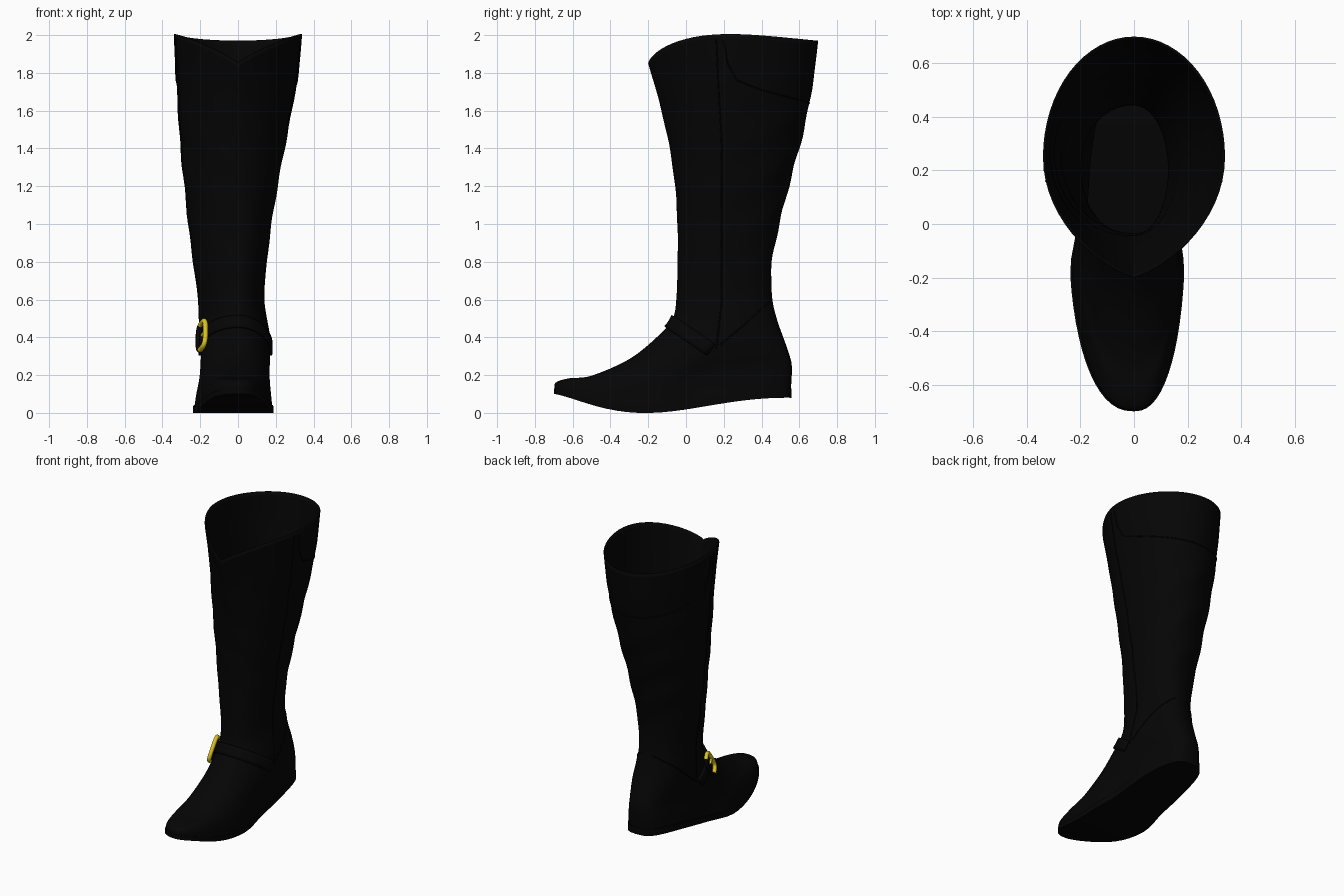
import bpy, bmesh
from math import sin, cos, pi, acos, floor
from mathutils import Vector

if "Cube" in bpy.data.objects:
    bpy.data.objects.remove(bpy.data.objects["Cube"], do_unlink=True)

SEGMENTS, STEPS = 64, 6


def material(name, r, g, b, roughness):
    mat = bpy.data.materials.new(name)
    mat.use_nodes = True
    mat.diffuse_color = (r, g, b, 1)
    node = mat.node_tree.nodes["Principled BSDF"]
    node.inputs["Base Color"].default_value = (r, g, b, 1)
    node.inputs["Roughness"].default_value = roughness
    return mat


leather = material("black leather", .0015, .0015, .0015, .6)
gold = material("buckle gold", .7, .55, .015, .4)

# Boot rings: front y, front z, back y, back z, right x, left x, foot shape, arch
RINGS = [
    (-.695, .12, .555, .12, -.235, .185, 1, -.093),
    (-.69, .16, .56, .2, -.225, .178, 1, -.08),
    (-.62, .183, .56, .25, -.212, .172, .9, -.05),
    (-.5, .197, .555, .28, -.205, .17, .8, -.02),
    (-.3, .285, .54, .33, -.2, .172, .5, 0),
    (-.15, .405, .515, .4, -.2, .168, .2, 0),
    (-.07, .5, .48, .5, -.205, .15, 0, 0),
    (-.05, .62, .455, .62, -.21, .135, 0, 0),
    (-.045, .8, .455, .8, -.235, .15, 0, 0),
    (-.045, 1, .495, 1, -.262, .175, 0, 0),
    (-.06, 1.22, .555, 1.24, -.288, .215, 0, 0),
    (-.09, 1.42, .615, 1.46, -.31, .26, 0, .03),
    (-.14, 1.64, .668, 1.72, -.326, .312, 0, .08),
    (-.2, 1.85, .7, 1.97, -.34, .34, 0, .108),
]
TOP = len(RINGS) - 1


def ring(u):
    """Smoothly interpolated ring values at position u."""
    i = min(int(floor(u)), TOP - 1)
    t = u - i
    a, b, c, d = (RINGS[max(0, min(TOP, i + k))] for k in (-1, 0, 1, 2))
    return [q + t / 2 * (r - p + t * (2 * p - 5 * q + 4 * r - s + t * (3 * (q - r) + s - p)))
            for p, q, r, s in zip(a, b, c, d)]


def surface(u, theta):
    """Point on the boot; theta is 0 at the front and pi / 2 on the +x side."""
    yf, zf, yb, zb, right, left, foot, arch = ring(u)
    s = (1 - cos(theta)) / 2
    # The sole dips at the ball of the foot, the rim rises quickly then levels out
    rise = sin(pi * s ** .6) if arch > 0 else sin(pi * s ** .7) ** 2
    z = zf + (zb - zf) * s + arch * rise
    waist = max(0, min(1, (s - .4) * 5))
    waist = waist * waist * (3 - 2 * waist)
    # Round toe, square heel, and a rim that narrows to a point at the front
    power = 1 - .4 * foot if s > .5 else 1 - .15 * foot + 4.5 * max(arch, 0)
    width = abs(sin(theta)) ** power * (1 - .15 * foot * waist)
    x = left * width if sin(theta) > 0 else right * width
    y = yf + (yb - yf) * s
    # Soft leather folds along the shaft
    if .6 < z < 1.9:
        fold = .004 * sin(pi * (z - .6) / 1.3) * sin(24 * z + 5 * sin(theta) + 2 * cos(theta)) * (.4 + .6 * s)
        x += fold * sin(theta)
        y -= fold * cos(theta)
    return Vector((x, y, z))


def solve(point, height):
    """Find u where point(u) reaches the height given for it."""
    low, high = 0, TOP
    for _ in range(30):
        mid = (low + high) / 2
        p = point(mid)
        if p.z < height(p):
            low = mid
        else:
            high = mid
    return low


def at_side(y, z, side):
    """Surface point at a given depth and height on one side."""
    def point(u):
        r = ring(u)
        s = max(0, min(1, (y - r[0]) / (r[2] - r[0])))
        return surface(u, side * acos(1 - 2 * s))
    return point(solve(point, lambda p: z))


def strap_point(theta, offset):
    """Surface point on the sloping ankle strap."""
    point = lambda u: surface(u, theta)
    return point(solve(point, lambda p: .485 - .68 * (p.y + .09) + offset))


def finish(name, bm, mat):
    mesh = bpy.data.meshes.new(name)
    bm.to_mesh(mesh)
    bm.free()
    mesh.materials.append(mat)
    obj = bpy.data.objects.new(name, mesh)
    bpy.context.collection.objects.link(obj)
    bpy.ops.object.select_all(action='DESELECT')
    obj.select_set(True)
    bpy.context.view_layer.objects.active = obj
    bpy.ops.object.shade_smooth_by_angle(angle=.8)
    return obj


def loft(bm, rows, closed):
    grid = [[bm.verts.new(p) for p in row] for row in rows]
    n = len(grid[0])
    for a, b in zip(grid, grid[1:]):
        for i in range(n if closed else n - 1):
            j = (i + 1) % n
            bm.faces.new((a[i], a[j], b[j], b[i]))
    return grid


def thicken(obj, thickness, offset):
    mod = obj.modifiers.new("thickness", 'SOLIDIFY')
    mod.thickness, mod.offset = thickness, offset


def tubes(name, paths, radius, mat):
    curve = bpy.data.curves.new(name, 'CURVE')
    curve.dimensions = '3D'
    curve.bevel_depth, curve.bevel_resolution = radius, 2
    curve.use_fill_caps = True
    for path in paths:
        spline = curve.splines.new('POLY')
        spline.points.add(len(path) - 1)
        for dot, p in zip(spline.points, path):
            dot.co = (*p, 1)
    curve.materials.append(mat)
    obj = bpy.data.objects.new(name, curve)
    bpy.context.collection.objects.link(obj)


angles = [2 * pi * i / SEGMENTS for i in range(SEGMENTS)]

# Hollow upper: foot and shaft in one skin
bm = bmesh.new()
loft(bm, [[surface(k / STEPS, a) for a in angles] for k in range(TOP * STEPS + 1)], True)
thicken(finish("boot_upper", bm, leather), .008, -1)

# Sole: a thin slab, thicker toward the heel
edge = [surface(0, a) for a in angles]
bottom = [Vector((p.x * 1.03, p.y * 1.007, p.z - .02 - .02 * (1 - cos(a)) / 2)) for p, a in zip(edge, angles)]
upper = [Vector((p.x * 1.03, p.y * 1.007, p.z + .008)) for p in edge]
bm = bmesh.new()
low, high = loft(bm, [bottom, upper], True)
half = SEGMENTS // 2
for loop in (low, high):
    for i in range(half):
        corners = [loop[i], loop[i + 1], loop[-i - 1], loop[-i]]
        bm.faces.new(list(dict.fromkeys(corners)))
bmesh.ops.recalc_face_normals(bm, faces=bm.faces)
finish("sole", bm, leather)

# Ankle strap over the instep
sweep = [-1.55 + i / 10 for i in range(32)]
bm = bmesh.new()
loft(bm, [[strap_point(a, o) for a in sweep] for o in (-.045, -.015, .015, .045)], False)
thicken(finish("ankle_strap", bm, leather), .014, 1)

# Seams on both sides: side piping, heel panel and back cuff
SEAMS = [
    [(.16, .34), (.19, .6), (.19, 1), (.19, 1.4), (.17, 1.75), (.16, 1.98)],
    [(.18, .36), (.3, .46), (.42, .57), (.45, .6)],
    [(.2, 1.97), (.22, 1.85), (.27, 1.76), (.4, 1.71), (.55, 1.67), (.66, 1.64)],
]
paths = []
for side in (1, -1):
    for seam in SEAMS:
        path = []
        for (ya, za), (yb, zb) in zip(seam, seam[1:]):
            path += [at_side(ya + (yb - ya) * k / 8, za + (zb - za) * k / 8, side) for k in range(9)]
        paths.append(path)
tubes("seams", paths, .004, leather)

# Buckle on the right side of the strap
spot = -1.03
centre = strap_point(spot, -.012)
along = (strap_point(spot + .1, 0) - strap_point(spot - .1, 0)).normalized()
across = strap_point(spot, .04) - strap_point(spot, -.04)
across = (across - along * across.dot(along)).normalized()
centre += along.cross(across) * .022


def rounded(v):
    return abs(v) ** .6 * (1 if v > 0 else -1)


def buckle_arc(start, end):
    turns = [start + (end - start) * i / 32 for i in range(33)]
    return [centre + along * .05 * rounded(cos(a)) + across * .08 * rounded(sin(a)) for a in turns]


# The front of the buckle is gold, its rear is a leather loop
tubes("buckle_frame", [buckle_arc(-1.8, 1.8)], .014, gold)
tubes("buckle_loop", [buckle_arc(1.8, 2 * pi - 1.8)], .012, leather)
tubes("buckle_prong", [[centre, centre + along * .05]], .008, gold)
